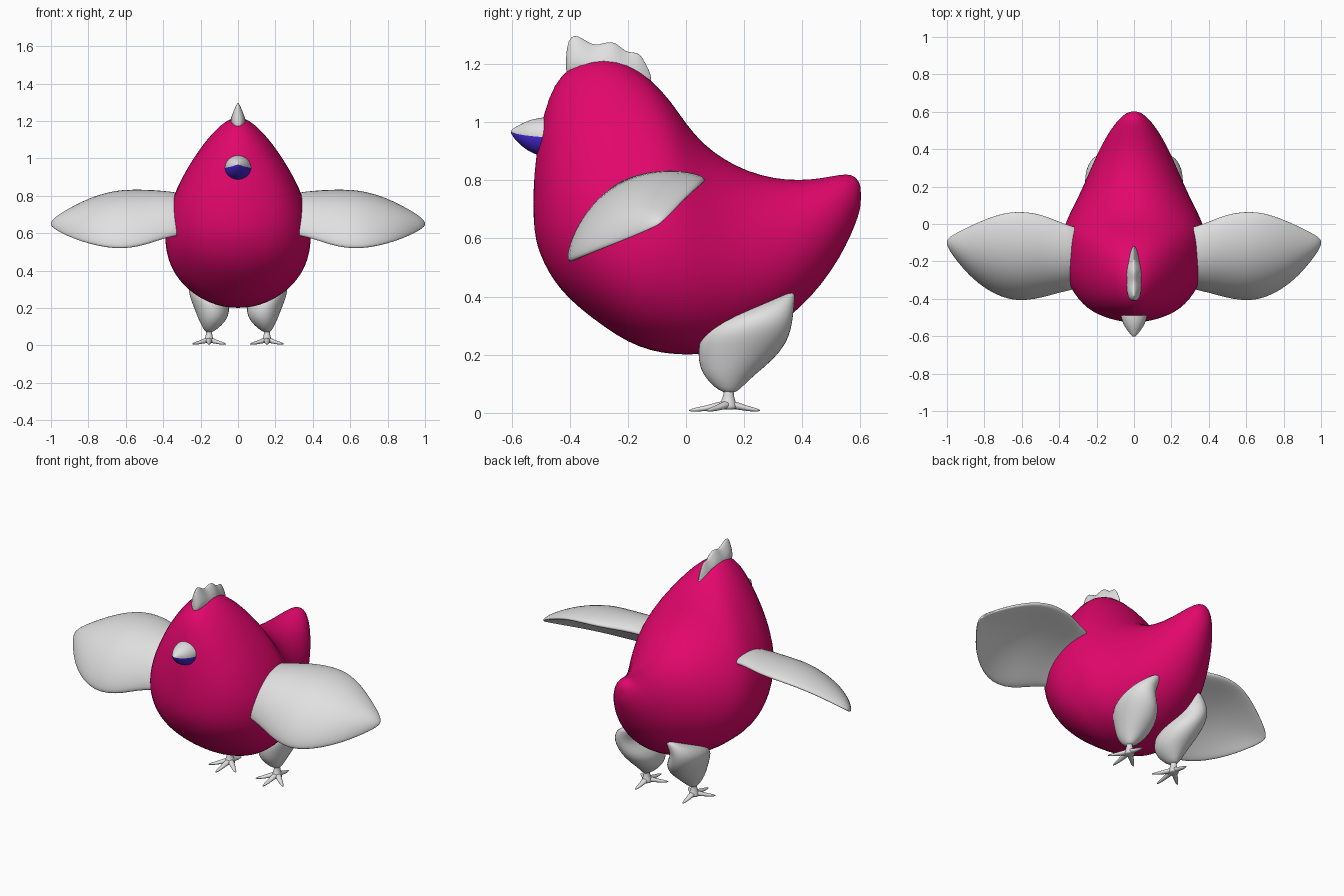
import bpy, bmesh
from math import sin, cos, pi, radians
from mathutils import Vector

cube = bpy.data.objects.get("Cube")
if cube:
    bpy.data.objects.remove(cube, do_unlink=True)


def material(name, colour):
    m = bpy.data.materials.new(name)
    m.use_nodes = True
    m.diffuse_color = (*colour, 1)
    bsdf = next(n for n in m.node_tree.nodes if n.type == "BSDF_PRINCIPLED")
    bsdf.inputs["Base Color"].default_value = (*colour, 1)
    return m


PINK = material("hot pink", (0.76, 0.002, 0.15))
WHITE = material("soft white", (0.75, 0.75, 0.75))
BLUE = material("deep blue", (0.06, 0.02, 0.62))


def loft(name, rings, mats, mirror=1, lower_half=False):
    """Skin a list of closed rings and fan both ends shut."""
    bm = bmesh.new()
    loops = [[bm.verts.new((p[0] * mirror, p[1], p[2])) for p in r] for r in rings]
    n = len(rings[0])
    for a, b in zip(loops, loops[1:]):
        for i in range(n):
            j = (i + 1) % n
            f = bm.faces.new((a[i], a[j], b[j], b[i]))
            if lower_half and i >= n // 2:
                f.material_index = 1
    for loop in (loops[0], loops[-1]):
        centre = sum((v.co for v in loop), Vector()) / n
        c = bm.verts.new(centre)
        for i in range(n):
            f = bm.faces.new((loop[i], loop[(i + 1) % n], c))
            if lower_half and i >= n // 2:
                f.material_index = 1
    bmesh.ops.recalc_face_normals(bm, faces=bm.faces)
    mesh = bpy.data.meshes.new(name)
    bm.to_mesh(mesh)
    bm.free()
    for m in mats:
        mesh.materials.append(m)
    mesh.shade_smooth()
    ob = bpy.data.objects.new(name, mesh)
    bpy.context.collection.objects.link(ob)
    sub = ob.modifiers.new("Smooth", "SUBSURF")
    sub.levels = sub.render_levels = 1
    return ob


def angles(n):
    return [2 * pi * i / n for i in range(n)]


def upright_ring(y, top, bottom, width, pear, n=32):
    """Pear-shaped section facing along y, narrower towards the top."""
    mid, h = (top + bottom) / 2, (top - bottom) / 2
    return [(width * cos(t) * (1 - pear * sin(t)), y, mid + h * sin(t)) for t in angles(n)]


# Body: y, top, bottom, half width, pear amount
body = [
    (-.524, .78, .66, .04, .2), (-.517, .87, .595, .085, .3), (-.502, .975, .545, .137, .38),
    (-.472, 1.09, .48, .205, .42), (-.43, 1.165, .42, .255, .42), (-.37, 1.208, .36, .303, .42),
    (-.28, 1.228, .292, .347, .40), (-.20, 1.204, .24, .37, .36), (-.12, 1.15, .21, .382, .25),
    (-.05, 1.072, .20, .379, .14), (.0, .995, .198, .368, .1), (.06, .925, .20, .342, .08),
    (.13, .873, .214, .306, .07), (.21, .832, .24, .269, .06), (.30, .807, .29, .23, .05),
    (.39, .80, .355, .19, .04), (.47, .808, .445, .147, 0), (.53, .82, .535, .107, 0),
    (.57, .822, .617, .071, 0), (.594, .80, .68, .04, 0), (.601, .775, .715, .018, 0)]
loft("body", [upright_ring(*s) for s in body], [PINK])

# Comb: thin scalloped crest
comb = [
    (-.412, 1.235, 1.17, .009), (-.405, 1.285, 1.16, .022), (-.385, 1.302, 1.16, .03),
    (-.36, 1.292, 1.16, .035), (-.325, 1.268, 1.16, .037), (-.30, 1.266, 1.16, .038),
    (-.27, 1.278, 1.16, .038), (-.24, 1.275, 1.16, .035), (-.21, 1.243, 1.15, .03),
    (-.185, 1.24, 1.13, .026), (-.16, 1.24, 1.12, .021), (-.14, 1.205, 1.11, .015),
    (-.12, 1.165, 1.10, .007)]
loft("comb", [upright_ring(*s, .55, 16) for s in comb], [WHITE])

# Beak: white upper half, blue lower half
beak = [
    (-.602, .972, .962, .006), (-.59, .981, .941, .019), (-.56, .998, .912, .043),
    (-.53, 1.01, .893, .06), (-.49, 1.018, .878, .073), (-.44, 1.018, .872, .073)]
loft("beak", [upright_ring(*s, 0, 24) for s in beak], [WHITE, BLUE], lower_half=True)

# Wing: x, y centre, z centre, half chord, half thickness, camber
wing = [
    (.28, -.18, .69, .19, .05, .055), (.36, -.18, .69, .203, .052, .065),
    (.45, -.172, .68, .243, .053, .075), (.53, -.17, .668, .27, .053, .085),
    (.62, -.17, .662, .28, .053, .088), (.70, -.167, .66, .265, .048, .08),
    (.79, -.16, .657, .222, .042, .065), (.88, -.145, .652, .155, .033, .045),
    (.95, -.12, .65, .085, .024, .025), (.985, -.107, .65, .043, .016, .01),
    (1.0, -.1, .65, .014, .007, 0)]
TILT = radians(31)


def wing_ring(x, yc, zc, half, thick, camber):
    ring = []
    for t in angles(24):
        c, h = half * cos(t), thick * sin(t) + camber * sin(t) ** 2
        ring.append((x, yc + c * cos(TILT) - h * sin(TILT), zc + c * sin(TILT) + h * cos(TILT)))
    return ring


# Leg: z, x inner, x outer, y front, y back
thigh = [
    (.07, .14, .17, .13, .17), (.085, .113, .184, .10, .19), (.13, .063, .208, .056, .235),
    (.18, .043, .227, .04, .30), (.24, .05, .252, .04, .348), (.29, .085, .267, .065, .364),
    (.335, .11, .258, .15, .37), (.375, .11, .222, .26, .373), (.412, .12, .165, .345, .375)]
shank = [(.10, .14, .17, .13, .165), (.06, .14, .17, .13, .163),
         (.035, .131, .179, .118, .172), (.012, .122, .188, .105, .182)]


def flat_ring(z, x0, x1, y0, y1):
    return [((x0 + x1) / 2 + (x1 - x0) / 2 * cos(t),
             (y0 + y1) / 2 + (y1 - y0) / 2 * sin(t), z) for t in angles(20)]


def toe_rings(angle, length):
    """Tapered toe running outwards from the ankle, angle 0 being forward."""
    out = Vector((sin(angle), -cos(angle), 0))
    side = Vector((cos(angle), sin(angle), 0))
    rings = []
    for f, z, r in ((0, .03, .02), (.3, .024, .017), (.6, .015, .012), (.85, .011, .009), (1, .008, .003)):
        centre = Vector((.155, .147, z)) + out * length * f
        rings.append([centre + side * r * cos(t) + Vector((0, 0, r * .8 * sin(t))) for t in angles(10)])
    return rings


TOES = {"middle": (0, .137), "outer": (50, .117), "inner": (-50, .117), "back": (180, .107)}

for side, m in (("left", 1), ("right", -1)):
    loft(side + "_wing", [wing_ring(*s) for s in wing], [WHITE], m)
    loft(side + "_thigh", [flat_ring(*s) for s in thigh], [WHITE], m)
    loft(side + "_shank", [flat_ring(*s) for s in shank], [WHITE], m)
    for toe, (deg, length) in TOES.items():
        loft(f"{side}_{toe}_toe", toe_rings(radians(deg), length), [WHITE], m)
